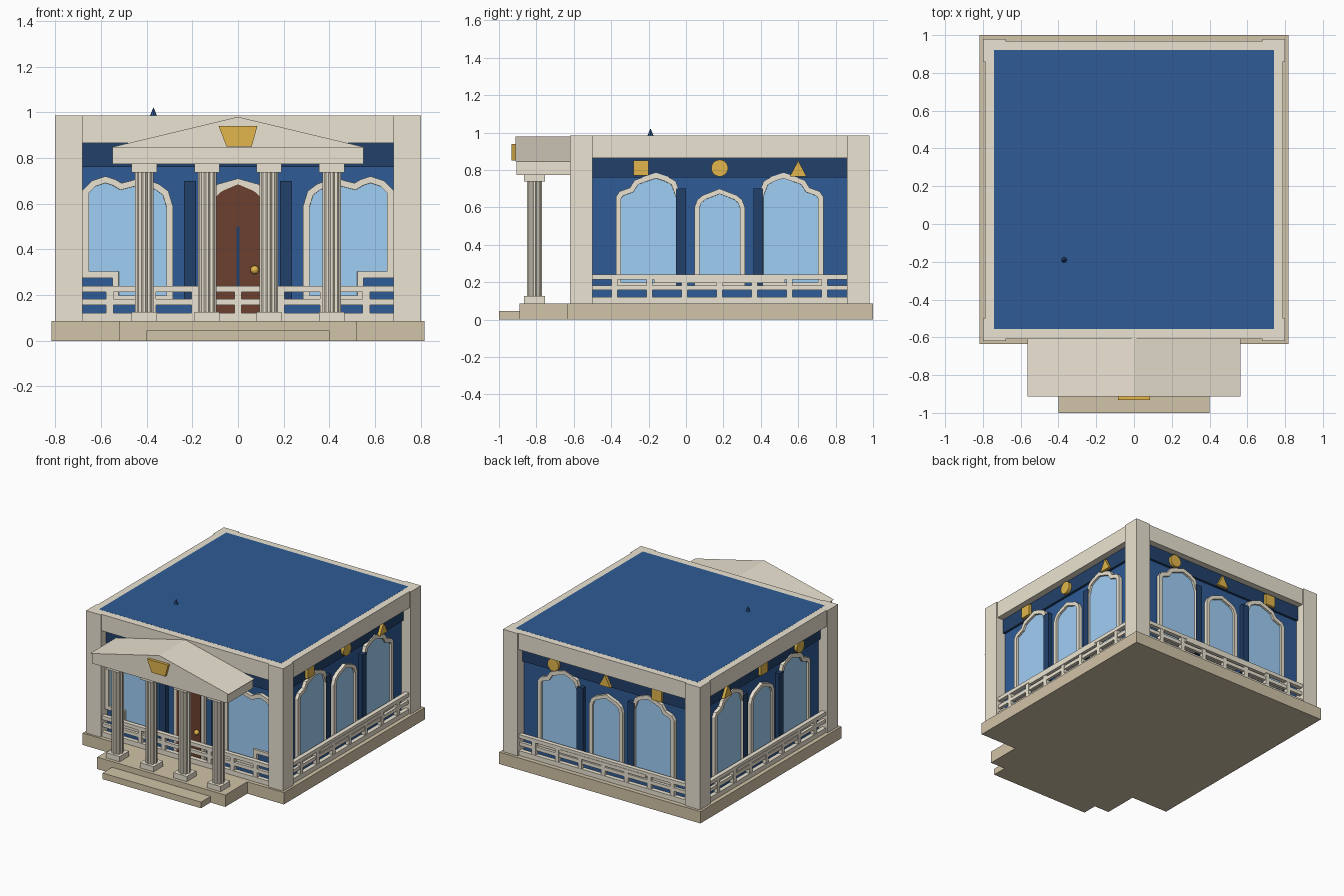
import bpy, bmesh, math
from mathutils import Matrix

if "Cube" in bpy.data.objects:
    bpy.data.objects.remove(bpy.data.objects["Cube"])

CY = 0.18  # centre of the square hall in y


def material(name, rgb):
    m = bpy.data.materials.new(name)
    m.diffuse_color = [(c / 255) ** 2.2 for c in rgb] + [1]
    m.use_nodes = True
    m.node_tree.nodes["Principled BSDF"].inputs["Base Color"].default_value = m.diffuse_color
    return m


STONE = material("stone", (235, 227, 209))
BASE = material("base_stone", (208, 194, 166))
BLUE = material("blue_wall", (50, 91, 148))
NAVY = material("navy_trim", (39, 67, 106))
GLASS = material("glass", (158, 205, 246))
GOLD = material("gold", (224, 180, 76))
WOOD = material("door_wood", (108, 66, 50))


def finish(bm, name, *mats):
    bmesh.ops.recalc_face_normals(bm, faces=bm.faces)
    me = bpy.data.meshes.new(name)
    bm.to_mesh(me)
    bm.free()
    for m in mats:
        me.materials.append(m)
    ob = bpy.data.objects.new(name, me)
    bpy.context.collection.objects.link(ob)
    return ob


def prism(name, pts, d0, d1, mat, side=0, inset=0, pane=None):
    """Profile (u, z) extruded from depth d0 out to d1; side 0..3 = front, right, back, left."""
    bm = bmesh.new()
    f = bm.faces.new([bm.verts.new((u, -d1, z)) for u, z in pts])
    new = bmesh.ops.extrude_face_region(bm, geom=[f])["geom"]
    bmesh.ops.translate(bm, vec=(0, d1 - d0, 0), verts=[v for v in new if isinstance(v, bmesh.types.BMVert)])
    bmesh.ops.recalc_face_normals(bm, faces=bm.faces)
    if inset:  # flat frame, then a straight step back to the pane
        bmesh.ops.inset_region(bm, faces=[f], thickness=inset, use_even_offset=True)
        bmesh.ops.inset_region(bm, faces=[f], thickness=.0005, use_even_offset=True)
        bmesh.ops.translate(bm, vec=(0, 0.015, 0), verts=f.verts)
        f.material_index = 1
    m = Matrix.Translation((0, CY, 0)) @ Matrix.Rotation(side * math.pi / 2, 4, 'Z')
    bm.transform(m)
    return finish(bm, name, *([mat, pane] if pane else [mat]))


def bar(name, u0, u1, z0, z1, d0, d1, mat, side=0):
    return prism(name, [(u0, z0), (u1, z0), (u1, z1), (u0, z1)], d0, d1, mat, side)


def block(name, x0, x1, y0, y1, z0, z1, mat):
    return bar(name, x0, x1, z0, z1, CY - y1, CY - y0, mat)


def mirrored(half):
    return half + [(-u, z) for u, z in reversed(half) if u != 0]


# Plinth, porch floor and step
block("plinth", -.817, .817, -.635, 1, 0, .087, BASE)
block("porch_floor", -.52, .52, -.89, -.63, 0, .087, BASE)
block("entry_step", -.4, .4, -1, -.89, 0, .045, BASE)

# Hall core and roof
block("hall_walls", -.725, .725, CY - .725, CY + .725, .085, .96, BLUE)
block("roof_panel", -.74, .74, CY - .735, CY + .74, .93, .9855, BLUE)
bpy.ops.mesh.primitive_cone_add(vertices=8, radius1=.016, depth=.04, location=(-.37, -.19, 1.003))
bpy.context.object.name = "roof_spike"
bpy.context.object.data.materials.append(BLUE)

# Window profiles
arch = mirrored([(-.135, .17), (-.135, .6), (-.12, .64), (-.09, .665), (-.05, .68), (0, .70)])
wide = [(-.555, .17), (-.555, .655), (-.535, .685), (-.48, .705), (-.455, .745), (-.40, .765),
        (-.34, .785), (-.28, .765), (-.235, .74), (-.205, .66), (-.205, .17)]
twin = [(-.68, .275), (-.68, .66), (-.64, .70), (-.58, .72), (-.535, .705), (-.51, .69), (-.47, .70),
        (-.42, .715), (-.345, .685), (-.305, .655), (-.285, .59), (-.285, .17), (-.55, .17), (-.55, .275)]

# Gold frieze emblem shapes
emblems = {
    "square": [(-.04, -.04), (.04, -.04), (.04, .04), (-.04, .04)],
    "circle": [(.045 * math.cos(i * math.tau / 24), .045 * math.sin(i * math.tau / 24)) for i in range(24)],
    "triangle": [(-.045, -.045), (.045, -.045), (0, .04)],
}
order = [[], ["square", "circle", "triangle"], ["circle", "triangle", "square"], ["triangle", "square", "circle"]]

# The four facades
for s, side in enumerate(["front", "right", "back", "left"]):
    bar(side + "_corner_pillar", -.8, -.68, .085, .985, .68, .8, STONE, s)
    bar(side + "_top_beam", -.7, .7, .865, .985, .69, .79, STONE, s)
    bar(side + "_frieze", -.7, .7, .76, .87, .70, .742, NAVY, s)
    for sg in (-1, 1):
        prof = twin if s == 0 else wide
        prism(side + "_window", [(sg * u, z) for u, z in prof], .71, .75, STONE, s, .028, GLASS)
        c = sg * (.21 if s == 0 else .207)
        bar(side + "_pilaster", c - .026, c + .026, .17, .70, .71, .756, NAVY, s)
    if s:
        prism(side + "_centre_window", arch, .71, .75, STONE, s, .026, GLASS)
        bar(side + "_sill", -.35, .35, .195, .22, .72, .79, STONE, s)
    for i, kind in enumerate(order[s]):
        c = (i - 1) * .42
        prism(side + "_emblem_" + kind, [(c + u, .81 + z) for u, z in emblems[kind]], .735, .763, GOLD, s)
    # Balustrade
    bar(side + "_rail_top", -.69, .69, .213, .24, .755, .787, STONE, s)
    bar(side + "_rail_middle", -.69, .69, .157, .183, .76, .782, STONE, s)
    bar(side + "_rail_curb", -.69, .69, .085, .122, .755, .787, STONE, s)
    for i in range(-3, 4):
        bar(side + "_rail_post", i * .187 - .016, i * .187 + .016, .085, .22, .757, .785, STONE, s)

# Door with frame, split and knob
prism("door_frame", mirrored([(-.125, .085), (-.125, .64), (-.09, .685), (0, .71)]), .71, .75, STONE)
prism("door", mirrored([(-.098, .085), (-.098, .63), (-.07, .655), (0, .685)]), .71, .754, WOOD)
bar("door_split", -.007, .007, .1, .5, .74, .758, NAVY)
bpy.ops.mesh.primitive_uv_sphere_add(segments=16, ring_count=8, radius=.019, location=(.073, CY - .765, .31))
bpy.context.object.name = "door_knob"
bpy.context.object.data.materials.append(GOLD)
bpy.ops.object.shade_smooth_by_angle()

# Fluted porch columns with bases and capitals
for x in (-.41, -.135, .135, .41):
    y = -.81
    bm = bmesh.new()
    ring = []
    for i in range(24):
        r, a = (.034 if i % 3 == 0 else .041), (i + 1.5) * math.tau / 24
        ring.append(bm.verts.new((x + r * math.cos(a), y + r * math.sin(a), .12)))
    top = bmesh.ops.extrude_face_region(bm, geom=[bm.faces.new(ring)])["geom"]
    bmesh.ops.translate(bm, vec=(0, 0, .62), verts=[v for v in top if isinstance(v, bmesh.types.BMVert)])
    finish(bm, "column_shaft", STONE)
    block("column_base", x - .055, x + .055, y - .055, y + .055, .085, .125, STONE)
    block("column_capital", x - .055, x + .055, y - .055, y + .055, .737, .775, STONE)

# Porch beam, gable and a plain gold plaque
block("porch_beam", -.55, .55, -.905, -.61, .773, .846, STONE)
prism("gable", [(-.563, .845), (.563, .845), (0, .98)], CY + .61, CY + .912, STONE)
prism("gable_plaque", [(-.05, .85), (.06, .85), (.085, .94), (-.085, .94)], CY + .905, CY + .932, GOLD)
